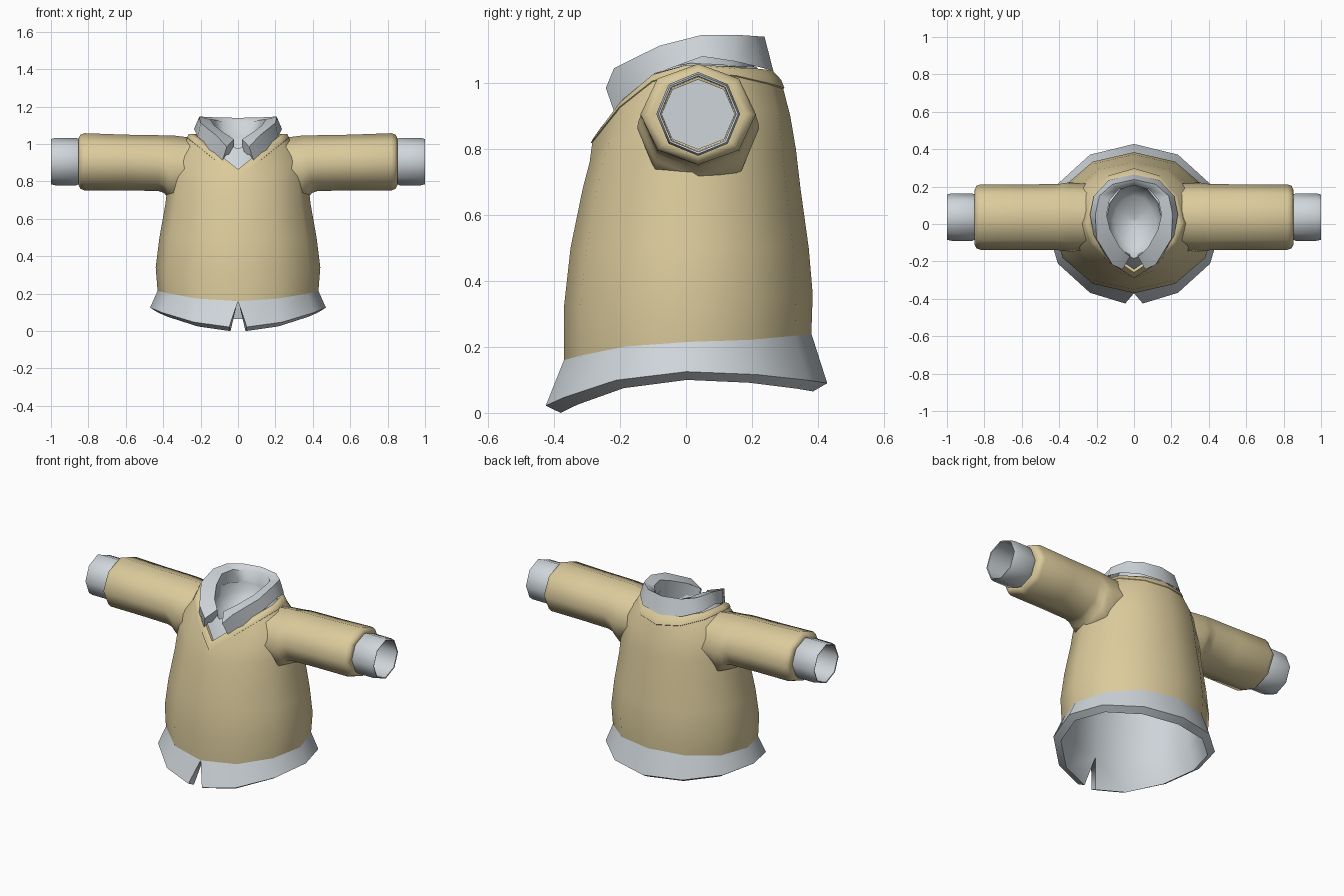
import bpy
from math import sin, cos, pi, radians, sqrt


def material(name, rgb):
    m = bpy.data.materials.new(name)
    m.diffuse_color = (*rgb, 1)
    return m


TAN = material("tan knit", (0.71, 0.595, 0.33))
GREY = material("pale grey shirt", (0.62, 0.665, 0.70))


def half_ring(hw, yf, yb, zf, zs, zb, vee=0.0, split=0.0):
    """Right half of a 12-sided ring, front to back; heights at front, side and back.
    vee blends the front from a round dip to a V-neck."""
    pts = []
    for i in range(7):
        a = pi * i / 6
        s, c = sin(a), cos(a)
        t, k = c * c, c
        if c > 0:
            t += ((1 - s) - t) * vee
            k += (sqrt(max(0, 1 - s)) - k) * vee
        z = zs + ((zf if c > 0 else zb) - zs) * t
        x = hw * s if 0 < i < 6 else 0.0
        pts.append((x if i else split, (yf + yb) / 2 - k * (yb - yf) / 2, z))
    return pts


def sleeve_ring(x, ry, top, bottom, n=8):
    """Octagon around the arm axis."""
    cz, rz = (top + bottom) / 2, (top - bottom) / 2
    return [(x, 0.037 + ry * cos(2 * pi * i / n), cz + rz * sin(2 * pi * i / n)) for i in range(n)]


def loft(name, rows, mat, angle, closed=False, end_rows=None, cap_last=False):
    """Skin the rows, mirror across x, smooth below the given angle."""
    n = len(rows[0])
    verts = [p for r in rows for p in r]
    faces = []
    for r in range(len(rows) - 1):
        for c in range(n if closed else n - 1):
            d = (c + 1) % n
            faces.append((r * n + c, r * n + d, (r + 1) * n + d, (r + 1) * n + c))
    if end_rows:
        faces.append([r * n for r in end_rows])
    if cap_last:
        faces.append([(len(rows) - 1) * n + c for c in range(n)])
    me = bpy.data.meshes.new(name)
    me.from_pydata(verts, [], faces)
    me.materials.append(mat)
    me.polygons.foreach_set("use_smooth", [True] * len(me.polygons))
    me.set_sharp_from_angle(angle=radians(angle))
    ob = bpy.data.objects.new(name, me)
    bpy.context.collection.objects.link(ob)
    m = ob.modifiers.new("mirror", "MIRROR")
    m.merge_threshold = 0.0005
    return ob


# Sweater body
loft("sweater_body", [
    half_ring(.41, -.35, .36, .165, .215, .245),
    half_ring(.43, -.37, .38, .16, .215, .24),
    half_ring(.44, -.37, .384, .32, .34, .36),
    half_ring(.42, -.35, .372, .50, .50, .50),
    half_ring(.388, -.313, .347, .68, .68, .68),
    half_ring(.375, -.292, .333, .76, .80, .80),
    half_ring(.35, -.288, .316, .79, .94, .90, .5),
    half_ring(.268, -.284, .294, .82, 1.035, .985, 1),
], TAN, 60)

# V-neck rib band
loft("neck_band", [
    half_ring(.262, -.278, .285, .82, 1.02, .97, 1),
    half_ring(.273, -.289, .298, .818, 1.035, .985, 1),
    half_ring(.262, -.283, .288, .83, 1.055, 1.01, 1),
    half_ring(.235, -.258, .262, .865, 1.055, 1.038, 1),
    half_ring(.215, -.235, .245, .86, 1.03, 1.02, 1),
], TAN, 60)

# Sleeves, flared a little at the armpit
loft("sleeve", [
    sleeve_ring(.22, .175, 1.03, .72),
    sleeve_ring(.34, .185, 1.045, .68),
    sleeve_ring(.375, .182, 1.046, .715),
    sleeve_ring(.395, .178, 1.046, .738),
    sleeve_ring(.425, .176, 1.047, .749),
    sleeve_ring(.60, .175, 1.05, .752),
    sleeve_ring(.82, .175, 1.058, .752),
    sleeve_ring(.842, .168, 1.05, .76),
    sleeve_ring(.853, .145, 1.03, .78),
    sleeve_ring(.845, .11, 1.01, .80),
], TAN, 80, closed=True)

# Shirt cuffs, hollow with a wall deep inside
loft("cuff", [sleeve_ring(x, r, .906 + r, .906 - r) for x, r in (
    (.83, .112), (.865, .127), (.975, .127), (1.0, .121), (.998, .115), (.82, .112))],
    GREY, 60, closed=True, cap_last=True)

# Shirt hem with front slit, and the lining inside the body
loft("shirt_hem", [
    half_ring(0, .02, .02, .89, .89, .89),
    half_ring(.24, -.16, .22, .87, .87, .87),
    half_ring(.34, -.25, .29, .74, .76, .76),
    half_ring(.39, -.31, .335, .50, .50, .50),
    half_ring(.395, -.335, .345, .17, .22, .25),
    half_ring(.43, -.38, .385, 0.0, .10, .065, split=.04),
    half_ring(.47, -.425, .428, .022, .125, .09, split=.047),
    half_ring(.43, -.37, .38, .16, .215, .24),
], GREY, 50, end_rows=(4, 5, 6, 7))

# Shirt front seen in the V, and the closed neck opening
loft("shirt_neck", [
    half_ring(.235, -.25, .258, .84, 1.0, 1.0, 1),
    half_ring(.205, -.232, .235, .89, 1.04, 1.03, 1),
    half_ring(.15, -.185, .21, .975, 1.06, 1.05, .5),
    half_ring(.14, -.155, .20, .95, 1.0, 1.0),
    half_ring(.11, -.11, .15, .92, .94, .94),
    half_ring(0, .02, .02, .905, .905, .905),
], GREY, 60)

# Folded collar: lower edge, fold, inner rim and inner bottom, front tip to back
LOWER = [(.085, -.215, .905), (.155, -.165, .965), (.215, -.06, 1.04), (.235, .05, 1.08),
         (.215, .15, 1.065), (.135, .235, 1.045), (0, .265, 1.035)]
FOLD = [(.06, -.243, .985), (.115, -.218, 1.045), (.20, -.08, 1.113), (.207, .05, 1.146),
        (.185, .15, 1.146), (.115, .212, 1.142), (0, .238, 1.14)]
RIM = [(.022, -.175, 1.025), (.075, -.125, 1.06), (.128, -.03, 1.10), (.147, .05, 1.13),
       (.13, .13, 1.13), (.08, .185, 1.12), (0, .207, 1.12)]
INNER = [(.022, -.16, .95), (.085, -.125, .95), (.13, -.03, .97), (.147, .05, .99),
         (.13, .13, .99), (.08, .185, .99), (0, .205, .99)]
UNDER = [tuple(l + (i - l) * .3 for l, i in zip(a, b)) for a, b in zip(LOWER, RIM)]
loft("collar", [UNDER, LOWER, FOLD, RIM, INNER], GREY, 60, end_rows=(0, 1, 2, 3, 4))
